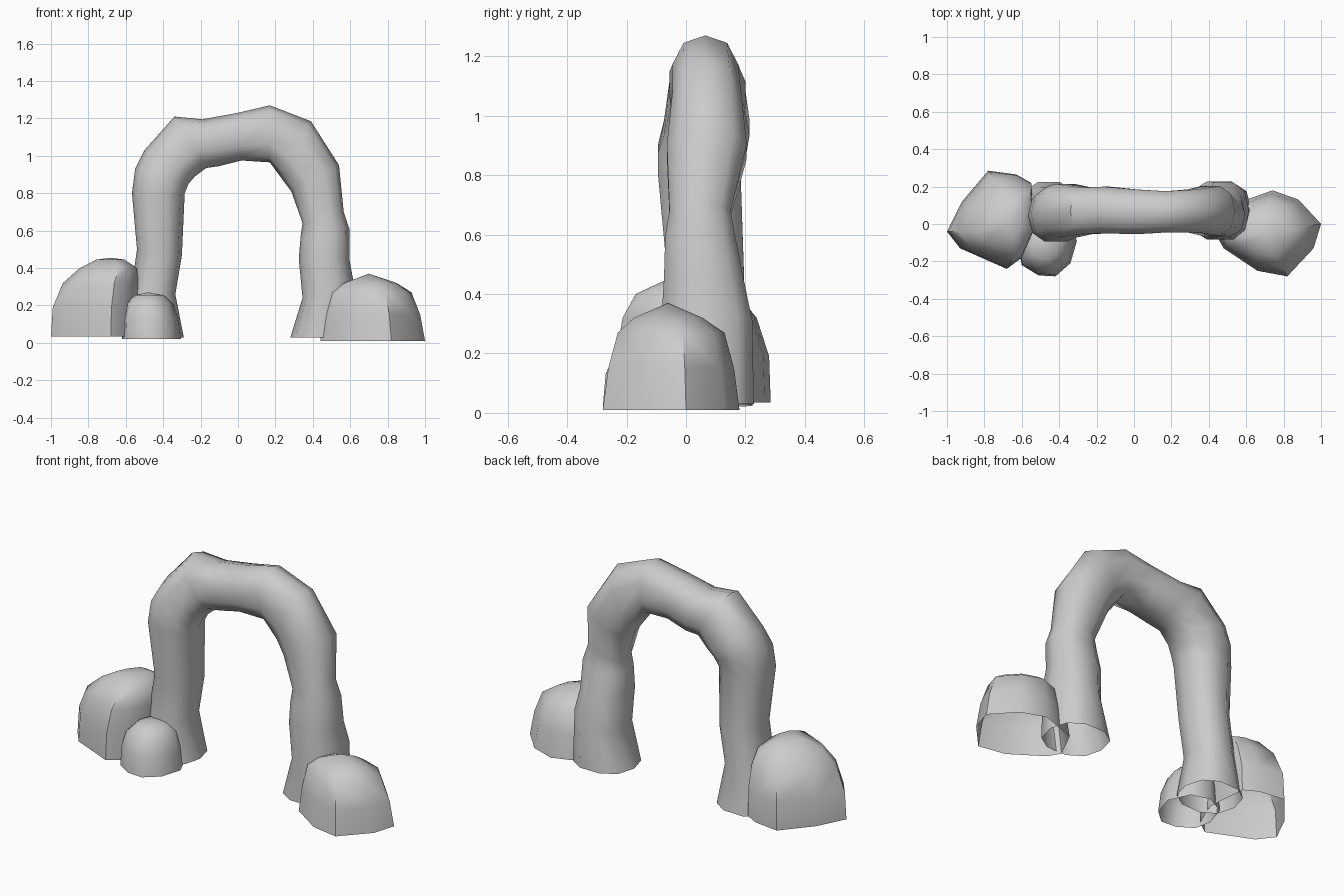
import bpy, math
from mathutils import Vector

if "Cube" in bpy.data.objects:
    bpy.data.objects.remove(bpy.data.objects["Cube"])


def skin(name, rings, cap=None):
    """Join equal-length rings of points with quads; optional closing top point."""
    n = len(rings[0])
    verts = [tuple(p) for r in rings for p in r]
    faces = []
    for k in range(len(rings) - 1):
        for i in range(n):
            j = (i + 1) % n
            faces.append((k * n + i, k * n + j, (k + 1) * n + j, (k + 1) * n + i))
    if cap:
        top = len(verts)
        verts.append(cap)
        b = (len(rings) - 1) * n
        faces += [(b + i, b + (i + 1) % n, top) for i in range(n)]
    me = bpy.data.meshes.new(name)
    me.from_pydata(verts, [], faces)
    ob = bpy.data.objects.new(name, me)
    bpy.context.collection.objects.link(ob)
    bpy.ops.object.select_all(action='DESELECT')
    ob.select_set(True)
    bpy.context.view_layer.objects.active = ob
    bpy.ops.object.mode_set(mode='EDIT')
    bpy.ops.mesh.select_all(action='SELECT')
    bpy.ops.mesh.normals_make_consistent(inside=False)
    bpy.ops.object.mode_set(mode='OBJECT')
    bpy.ops.object.shade_smooth_by_angle(angle=math.radians(50))
    return ob


def soft(v, e=0.85):
    return math.copysign(abs(v) ** e, v)


# Arch sections: inner x, inner z, outer x, outer z, front y, back y
sections = [
    (-.29, .03, -.62, .02, -.09, .23),
    (-.335, .26, -.575, .26, -.07, .20),
    (-.30, .47, -.54, .50, -.07, .20),
    (-.285, .80, -.567, .80, -.10, .19),
    (-.265, .85, -.55, .93, -.10, .21),
    (-.23, .89, -.50, 1.03, -.08, .22),
    (-.17, .935, -.34, 1.21, -.06, .20),
    (-.10, .945, -.19, 1.195, -.055, .205),
    (.02, .975, .00, 1.23, -.06, .19),
    (.17, .965, .17, 1.27, -.05, .18),
    (.24, .87, .39, 1.185, -.05, .19),
    (.285, .81, .54, .95, -.07, .21),
    (.345, .64, .565, .70, -.06, .155),
    (.335, .57, .595, .61, -.075, .17),
    (.325, .45, .595, .45, -.08, .20),
    (.345, .24, .615, .34, -.09, .23),
    (.28, .03, .63, .03, -.09, .235),
]
SIDES = 10
rings = []
for xi, zi, xo, zo, y0, y1 in sections:
    mid = Vector(((xi + xo) / 2, (y0 + y1) / 2, (zi + zo) / 2))
    out = Vector(((xo - xi) / 2, 0, (zo - zi) / 2))
    side = Vector((0, (y1 - y0) / 2, 0))
    rings.append([mid + out * soft(math.cos(a)) + side * soft(math.sin(a))
                  for a in (2 * math.pi * i / SIDES for i in range(SIDES))])
skin("stone_arch", rings)


def rock(name, centre, outline, layers, cap):
    """Layers are z, scale and x/y shift of the ground outline."""
    cx, cy = centre
    skin(name, [[(cx + (x - cx) * s + dx, cy + (y - cy) * s + dy, z)
                 for x, y in outline] for z, s, dx, dy in layers], cap)


# Large left boulder
rock("left_boulder", (-.76, .02),
     [(-1, -.04), (-.93, -.13), (-.68, -.24), (-.60, -.18), (-.53, -.02),
      (-.55, .22), (-.63, .265), (-.78, .285), (-.92, .12)],
     [(.035, 1, 0, 0), (.19, .98, .005, 0), (.32, .86, .03, -.01), (.40, .65, .07, -.02),
      (.445, .32, .08, -.01)], (-.68, .0, .455))

# Small boulder in front of the left leg
rock("small_boulder", (-.465, -.12),
     [(-.62, -.12), (-.60, -.22), (-.51, -.275), (-.42, -.28), (-.34, -.21),
      (-.305, -.09), (-.36, .03), (-.47, .06), (-.58, 0)],
     [(.02, 1, 0, 0), (.13, .94, -.005, 0), (.21, .80, -.01, .01), (.255, .5, -.01, .01)],
     (-.48, -.10, .27))

# Large right boulder
rock("right_boulder", (.715, -.05),
     [(1, .0), (.96, -.13), (.82, -.28), (.66, -.25), (.48, -.13), (.44, -.06),
      (.52, .10), (.74, .18), (.88, .13)],
     [(.01, 1, 0, 0), (.15, .92, -.003, 0), (.27, .78, -.01, 0), (.32, .5, -.01, -.01)],
     (.70, -.06, .37))
